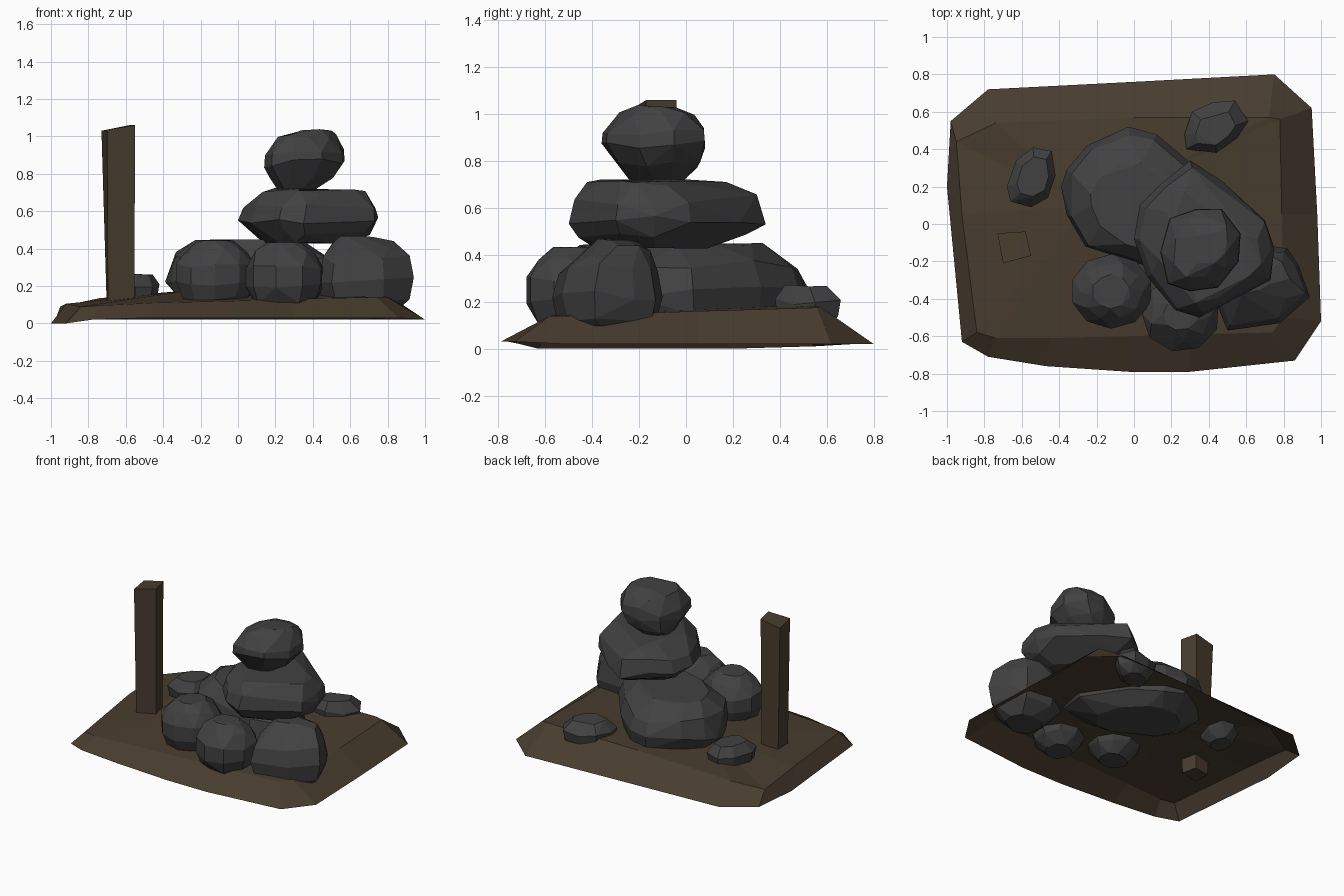
import bpy, bmesh, math, random

random.seed(11)


def material(name, rgb):
    m = bpy.data.materials.new(name)
    m.diffuse_color = (*rgb, 1)
    return m


earth = material("brown_earth", (0.066, 0.046, 0.028))
stone = material("dark_grey_stone", (0.053, 0.053, 0.055))


def finish(bm, name, mat):
    me = bpy.data.meshes.new(name)
    bm.to_mesh(me)
    bm.free()
    me.materials.append(mat)
    ob = bpy.data.objects.new(name, me)
    bpy.context.collection.objects.link(ob)
    return ob


def rock(name, outline, levels, jitter=0.01, tilt=(0, 0)):
    """Faceted boulder: plan outline scaled per level (z, scale, dx, dy), then hulled."""
    bm = bmesh.new()
    n = len(outline)
    cx = (min(p[0] for p in outline) + max(p[0] for p in outline)) / 2
    cy = (min(p[1] for p in outline) + max(p[1] for p in outline)) / 2
    for i, (z, s, dx, dy) in enumerate(levels):
        for k in range(n):
            x, y = outline[k]
            if s < 0.95 and i % 2 == 0:      # stagger the corners between levels
                x = (x + outline[(k + 1) % n][0]) / 2
                y = (y + outline[(k + 1) % n][1]) / 2
            j = 0 if s > 0.97 else jitter
            ends = i in (0, len(levels) - 1)
            jz = 0.006 if ends else 2.5 * jitter
            x, y = (x - cx) * s + dx, (y - cy) * s + dy
            bm.verts.new((cx + x + random.uniform(-j, j), cy + y + random.uniform(-j, j),
                          z + tilt[0] * x + tilt[1] * y + random.uniform(-jz, jz)))
    res = bmesh.ops.convex_hull(bm, input=bm.verts[:])
    loose = {g for g in res["geom_interior"] + res["geom_unused"]
             if isinstance(g, bmesh.types.BMVert)}
    bmesh.ops.delete(bm, geom=list(loose), context='VERTS')
    bmesh.ops.dissolve_limit(bm, angle_limit=math.radians(9),
                             verts=bm.verts[:], edges=bm.edges[:])
    bmesh.ops.recalc_face_normals(bm, faces=bm.faces[:])
    return finish(bm, name, stone)


def ellipse(cx, cy, rx, ry, n=9):
    return [(cx + rx * math.cos(2 * math.pi * k / n + 0.3),
             cy + ry * math.sin(2 * math.pi * k / n + 0.3)) for k in range(n)]


# ground mound: open shell of sloping sides and a gently domed top
rim = [(-0.98, 0.55, 0.01), (-0.78, 0.72, 0.02), (0.0, 0.76, 0.02), (0.75, 0.80, 0.02),
       (0.95, 0.62, 0.02), (0.98, 0.05, 0.02), (1.0, -0.52, 0.02), (0.86, -0.73, 0.03),
       (0.3, -0.79, 0.03), (-0.03, -0.79, 0.03), (-0.47, -0.76, 0.03), (-0.78, -0.71, 0.02),
       (-0.92, -0.63, 0.0), (-1.0, 0.2, 0.0)]
brow = [(-0.95, 0.44, 0.09), (-0.74, 0.54, 0.135), (0.0, 0.57, 0.175), (0.72, 0.57, 0.18),
        (0.78, 0.56, 0.175), (0.79, 0.05, 0.16), (0.80, -0.50, 0.14), (0.74, -0.58, 0.14),
        (0.3, -0.59, 0.13), (-0.03, -0.60, 0.12), (-0.45, -0.61, 0.11), (-0.74, -0.61, 0.095),
        (-0.84, -0.58, 0.09), (-0.92, 0.05, 0.105)]
bm = bmesh.new()
outer = [bm.verts.new(p) for p in rim]
inner = [bm.verts.new(p) for p in brow]
peak = bm.verts.new((-0.25, 0.1, 0.178))
for i in range(len(rim)):
    j = (i + 1) % len(rim)
    bm.faces.new((outer[j], outer[i], inner[i], inner[j]))
    bm.faces.new((inner[j], inner[i], peak))
bmesh.ops.recalc_face_normals(bm, faces=bm.faces[:])
if sum(f.normal.z for f in bm.faces) < 0:
    bmesh.ops.reverse_faces(bm, faces=bm.faces[:])
finish(bm, "ground_mound", earth)

# wooden post, slightly crooked and sunk through the ground
bm = bmesh.new()
low = [bm.verts.new(p) for p in [(-0.695, -0.19, 0.03), (-0.555, -0.16, 0.03),
                                 (-0.58, -0.05, 0.03), (-0.70, -0.07, 0.03)]]
top = [bm.verts.new(p) for p in [(-0.70, -0.21, 1.035), (-0.55, -0.17, 1.06),
                                 (-0.58, -0.04, 1.06), (-0.73, -0.05, 1.03)]]
bm.faces.new(low[::-1])
bm.faces.new(top)
for i in range(4):
    j = (i + 1) % 4
    bm.faces.new((low[i], low[j], top[j], top[i]))
finish(bm, "wooden_post", earth)

# base boulders
rock("back_boulder",
     [(-0.39, 0.2), (-0.36, 0.29), (-0.25, 0.42), (-0.03, 0.52), (0.12, 0.48), (0.31, 0.32),
      (0.53, 0.03), (0.5, -0.2), (0.3, -0.3), (0.05, -0.22), (-0.26, -0.12), (-0.36, 0.05)],
     [(0.07, 0.6, 0, 0.03), (0.16, 0.92, 0, 0), (0.24, 1, 0, 0),
      (0.36, 0.92, 0, -0.01), (0.445, 0.66, -0.01, -0.03)])
rock("front_right_boulder",
     [(0.43, -0.4), (0.5, -0.57), (0.78, -0.53), (0.94, -0.39), (0.88, -0.22),
      (0.82, -0.13), (0.6, -0.1), (0.44, -0.2)],
     [(0.03, 0.55, 0, 0), (0.12, 0.88, 0, 0), (0.23, 1, 0, 0),
      (0.34, 0.9, 0, 0.01), (0.42, 0.70, -0.01, 0.02), (0.463, 0.35, -0.05, 0.04)])
ball = [(0.04, 0.5), (0.12, 0.82), (0.20, 1), (0.30, 1), (0.38, 0.8), (0.43, 0.45)]
rock("front_middle_boulder", ellipse(0.25, -0.485, 0.21, 0.2),
     [(z, s, 0, 0) for z, s in ball], 0.006)
rock("front_left_boulder", ellipse(-0.12, -0.36, 0.22, 0.2, 10),
     [(z + 0.01, s, 0, 0) for z, s in ball], 0.006)

# stacked boulders
rock("middle_boulder",
     [(0.0, -0.08), (0.03, 0.1), (0.15, 0.22), (0.3, 0.34), (0.47, 0.23), (0.7, 0.02),
      (0.75, -0.13), (0.73, -0.3), (0.52, -0.39), (0.35, -0.5), (0.22, -0.46), (0.07, -0.28)],
     [(0.43, 0.62, -0.01, -0.06), (0.48, 0.88, 0, -0.02), (0.55, 1, 0, 0),
      (0.63, 0.93, 0.01, -0.01), (0.69, 0.76, 0.02, -0.03), (0.718, 0.6, 0.03, -0.06)], 0.012)
rock("top_boulder",
     [(0.14, -0.15), (0.19, 0.03), (0.33, 0.08), (0.47, 0.08), (0.57, -0.05),
      (0.56, -0.2), (0.45, -0.34), (0.3, -0.36), (0.18, -0.32)],
     [(0.71, 0.48, -0.04, 0.01), (0.78, 0.8, -0.02, 0.02), (0.86, 1, 0, 0),
      (0.92, 0.98, 0, 0), (0.99, 0.76, 0.01, 0.01), (1.03, 0.42, 0.05, 0.01)], 0.01, (0.03, 0))

# small loose stones
rock("left_stone",
     [(-0.68, 0.2), (-0.63, 0.34), (-0.54, 0.41), (-0.44, 0.39), (-0.42, 0.26),
      (-0.46, 0.14), (-0.55, 0.09), (-0.66, 0.12)],
     [(0.07, 0.6, 0, 0), (0.14, 0.92, 0, 0), (0.2, 1, 0, 0), (0.265, 0.66, 0.01, 0)], 0.005)
rock("back_right_stone",
     [(0.27, 0.48), (0.31, 0.6), (0.42, 0.65), (0.54, 0.66), (0.61, 0.55),
      (0.55, 0.46), (0.44, 0.38), (0.28, 0.4)],
     [(0.08, 0.6, 0, 0), (0.14, 0.92, 0, 0), (0.2, 1, 0, 0), (0.265, 0.62, 0.0, -0.01)], 0.005)
